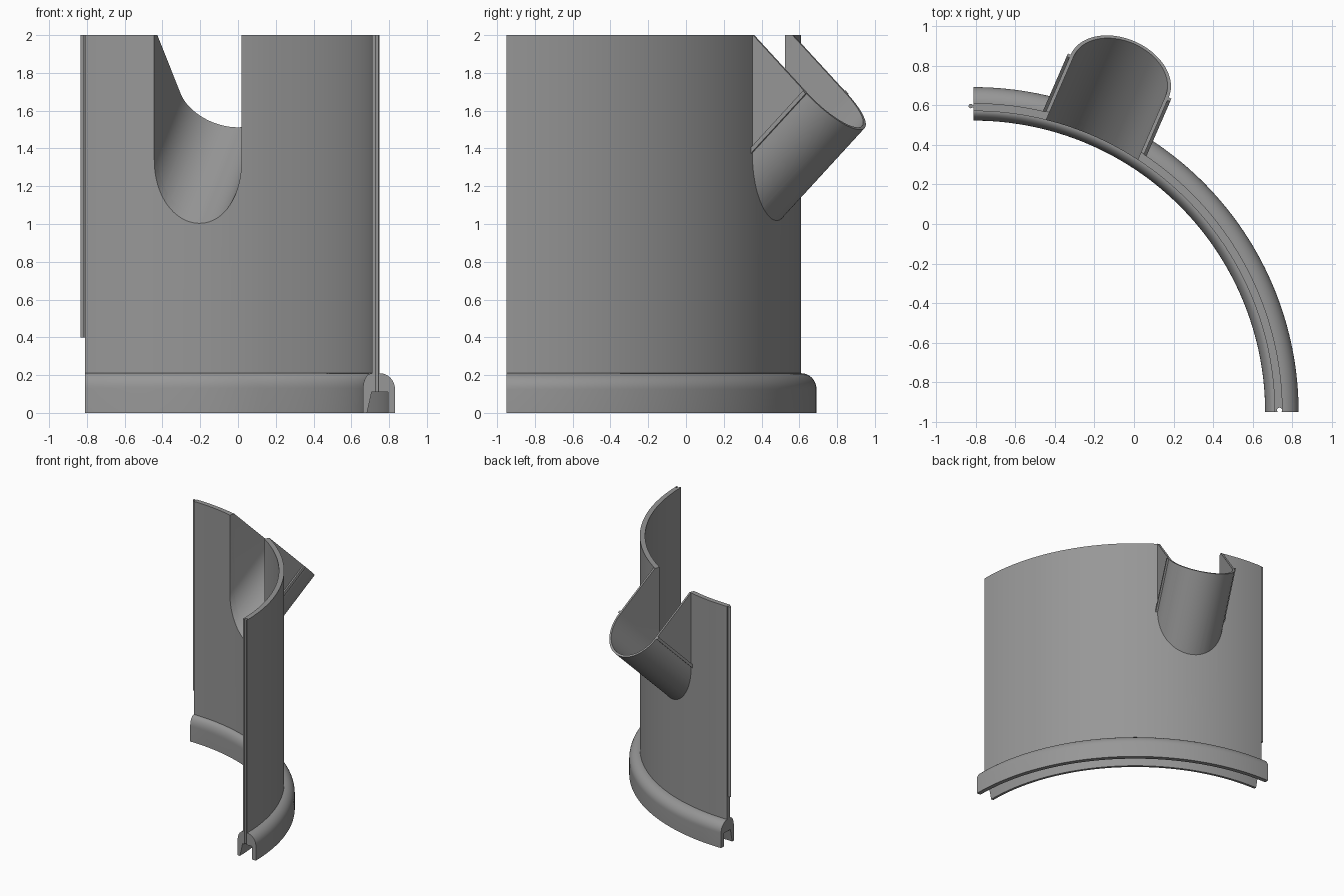
import bpy, bmesh, math
from mathutils import Vector

if "Cube" in bpy.data.objects:
    bpy.data.objects.remove(bpy.data.objects["Cube"])

CX, CY = -0.81, -0.95           # centre of the curved wall
R_IN, R_OUT = 1.52, 1.56        # wall radii
SPOUT = math.radians(66.5)      # direction the spout faces
RAD = Vector((math.cos(SPOUT), math.sin(SPOUT), 0))
TAN = Vector((math.sin(SPOUT), -math.cos(SPOUT), 0))
UP = Vector((0, 0, 1))
AXIS = (RAD + UP).normalized()  # spout axis, tilted 45 degrees
RISE = (UP - RAD).normalized()  # direction of the spout side plates
MOUTH = Vector((CX, CY, 0)) + RAD * 1.85 + UP * 1.69

grey = bpy.data.materials.new("grey plastic")
grey.diffuse_color = (0.31, 0.31, 0.31, 1)
grey.use_nodes = True
grey.node_tree.nodes["Principled BSDF"].inputs["Base Color"].default_value = grey.diffuse_color


def loft(name, rings):
    """Solid through a list of matching closed outlines, capped at both ends."""
    bm = bmesh.new()
    rows = [[bm.verts.new(p) for p in ring] for ring in rings]
    n = len(rows[0])
    for a, b in zip(rows, rows[1:]):
        for i in range(n):
            j = (i + 1) % n
            bm.faces.new((a[i], a[j], b[j], b[i]))
    bm.faces.new(rows[0])
    bm.faces.new(rows[-1])
    bmesh.ops.recalc_face_normals(bm, faces=bm.faces)
    me = bpy.data.meshes.new(name)
    bm.to_mesh(me)
    bm.free()
    me.materials.append(grey)
    ob = bpy.data.objects.new(name, me)
    bpy.context.collection.objects.link(ob)
    return ob


def sweep(name, profile, steps=72):
    """Quarter turn of an (r, z) profile about the wall centre."""
    rings = []
    for k in range(steps + 1):
        a = math.pi / 2 * k / steps
        rings.append([(CX + r * math.cos(a), CY + r * math.sin(a), z) for r, z in profile])
    return loft(name, rings)


def along_axis(name, outline, start, end):
    """Extrude a (side, rise) outline along the spout axis."""
    return loft(name, [[MOUTH + AXIS * u + TAN * t + RISE * v for t, v in outline]
                       for u in (start, end)])


def column(name, x, y, r, z0, z1, n):
    pts = [(x + r * math.cos(2 * math.pi * i / n), y + r * math.sin(2 * math.pi * i / n))
           for i in range(n)]
    return loft(name, [[(px, py, z) for px, py in pts] for z in (z0, z1)])


def block(name, x0, x1, y0, y1, z0, z1):
    return loft(name, [[(x0, y0, z), (x1, y0, z), (x1, y1, z), (x0, y1, z)] for z in (z0, z1)])


def cut(ob, cutter):
    mod = ob.modifiers.new("cut", 'BOOLEAN')
    mod.operation = 'DIFFERENCE'
    mod.solver = 'EXACT'
    mod.object = cutter
    bpy.context.view_layer.objects.active = ob
    bpy.ops.object.modifier_apply(modifier=mod.name)


def half_round(r, steps=40):
    """Lower half circle from the left side to the right side."""
    return [(-r * math.cos(math.pi * i / steps), -r * math.sin(math.pi * i / steps))
            for i in range(steps + 1)]


def quarter(cx, cz, rx, rz, a0, a1, steps=10):
    return [(cx + rx * math.cos(math.radians(a0 + (a1 - a0) * i / steps)),
             cz + rz * math.sin(math.radians(a0 + (a1 - a0) * i / steps)))
            for i in range(steps + 1)]


# curved wall panel
wall = sweep("wall", [(R_IN, 0.205), (R_OUT, 0.205), (R_OUT, 2), (R_IN, 2)])

# rounded base ring with a slot underneath
ring_profile = [(1.493, 0), (1.472, 0)]
ring_profile += quarter(R_IN, 0.13, 0.048, 0.08, 180, 90)
ring_profile += quarter(R_OUT, 0.125, 0.081, 0.085, 90, 0)
ring_profile += [(1.641, 0), (1.605, 0), (1.605, 0.11), (1.518, 0.11)]
base_ring = sweep("base_ring", ring_profile)

# spout: half-round trough, straight side plates and a small rib on each side
RI, RO, RIB, TOP = 0.252, 0.27, 0.285, 0.52
outline = [(-RI, TOP), (-RO, TOP), (-RO, 0.022), (-RIB, 0.022), (-RIB, 0)]
outline += half_round(RO)
outline += [(RIB, 0), (RIB, 0.022), (RO, 0.022), (RO, TOP), (RI, TOP)]
outline += half_round(RI)[::-1]
spout = along_axis("spout", outline, -1.2, 0)

# cutters: spout opening, inside of the wall, space above, edge groove
opening = along_axis("opening_cutter", [(-RI, 0.9)] + half_round(RI) + [(RI, 0.9)], -1.3, 0.4)
inside = column("inside_cutter", CX, CY, 1.535, -1, 3, 256)
above = block("above_cutter", -2, 2, -2, 2, 2, 4)
groove = column("groove_cutter", 0.735, -0.94, 0.013, -1, 3, 16)
cut(wall, opening)
cut(wall, groove)
cut(base_ring, groove)
cut(spout, inside)
cut(spout, above)
for helper in (opening, inside, above, groove):
    bpy.data.objects.remove(helper)

# tongue on the left edge that fits the groove of a neighbouring panel
neck = block("tongue_neck", -0.825, -0.80, 0.589, 0.601, 0.4, 2)
bead = column("tongue_bead", -0.824, 0.595, 0.011, 0.4, 2, 16)

for ob in (wall, base_ring, spout, bead):
    bpy.ops.object.select_all(action='DESELECT')
    ob.select_set(True)
    bpy.context.view_layer.objects.active = ob
    bpy.ops.object.shade_smooth_by_angle(angle=math.radians(30))
